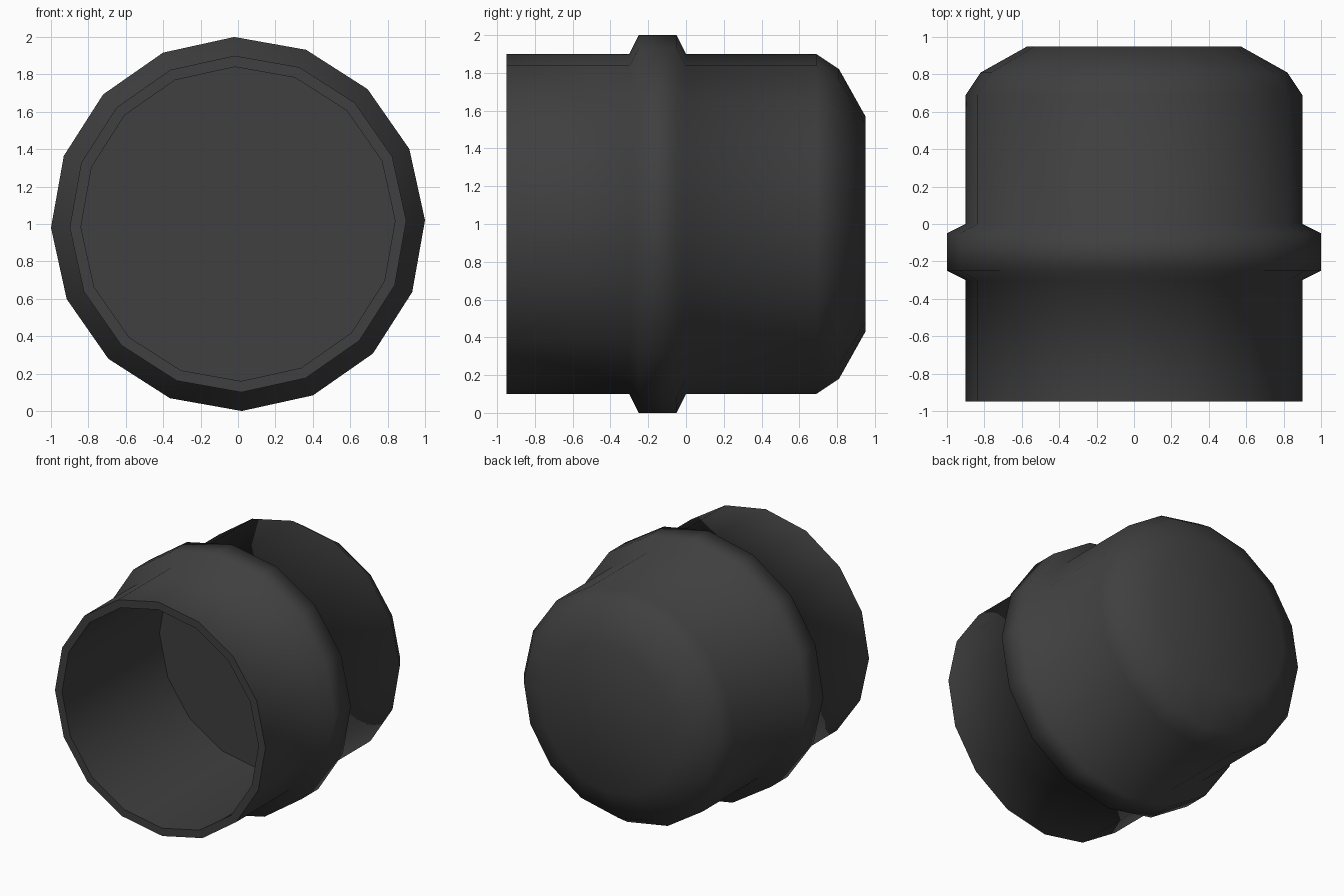
import bpy, bmesh, math

if "Cube" in bpy.data.objects:
    bpy.data.objects.remove(bpy.data.objects["Cube"])

SIDES = 16
TURN = math.radians(1.15)
CENTRE_Z = 1.0

# (radius, y) from the inner floor, out over the rim, along the outside to the closed end
profile = [
    (0.84, 0.24), (0.84, -0.95),                                # hollow socket
    (0.90, -0.95), (0.90, -0.30),                               # rim and front barrel
    (1.00, -0.25), (1.00, -0.05),                               # raised band
    (0.90, 0.00), (0.90, 0.69),                                 # rear barrel
    (0.82, 0.81), (0.57, 0.95),                                 # rounded closed end
]


def ring(bm, radius, y):
    return [bm.verts.new((radius * math.cos(TURN + math.tau * i / SIDES), y,
                          CENTRE_Z + radius * math.sin(TURN + math.tau * i / SIDES)))
            for i in range(SIDES)]


# Lathed cap body
bm = bmesh.new()
rings = [ring(bm, r, y) for r, y in profile]
for a, b in zip(rings, rings[1:]):
    for i in range(SIDES):
        j = (i + 1) % SIDES
        bm.faces.new((a[i], a[j], b[j], b[i]))
bm.faces.new(rings[0])
bm.faces.new(rings[-1])
bmesh.ops.recalc_face_normals(bm, faces=bm.faces[:])

mesh = bpy.data.meshes.new("banded_cap")
bm.to_mesh(mesh)
bm.free()
cap = bpy.data.objects.new("banded_cap", mesh)
bpy.context.collection.objects.link(cap)

# Dark rubber colour
dark = bpy.data.materials.new("dark_rubber")
dark.diffuse_color = (0.05, 0.05, 0.05, 1.0)
dark.use_nodes = True
dark.node_tree.nodes["Principled BSDF"].inputs["Base Color"].default_value = dark.diffuse_color
mesh.materials.append(dark)

# Smooth outside, crisp rim and socket floor
bpy.context.view_layer.objects.active = cap
cap.select_set(True)
bpy.ops.object.shade_smooth_by_angle(angle=math.radians(75))
